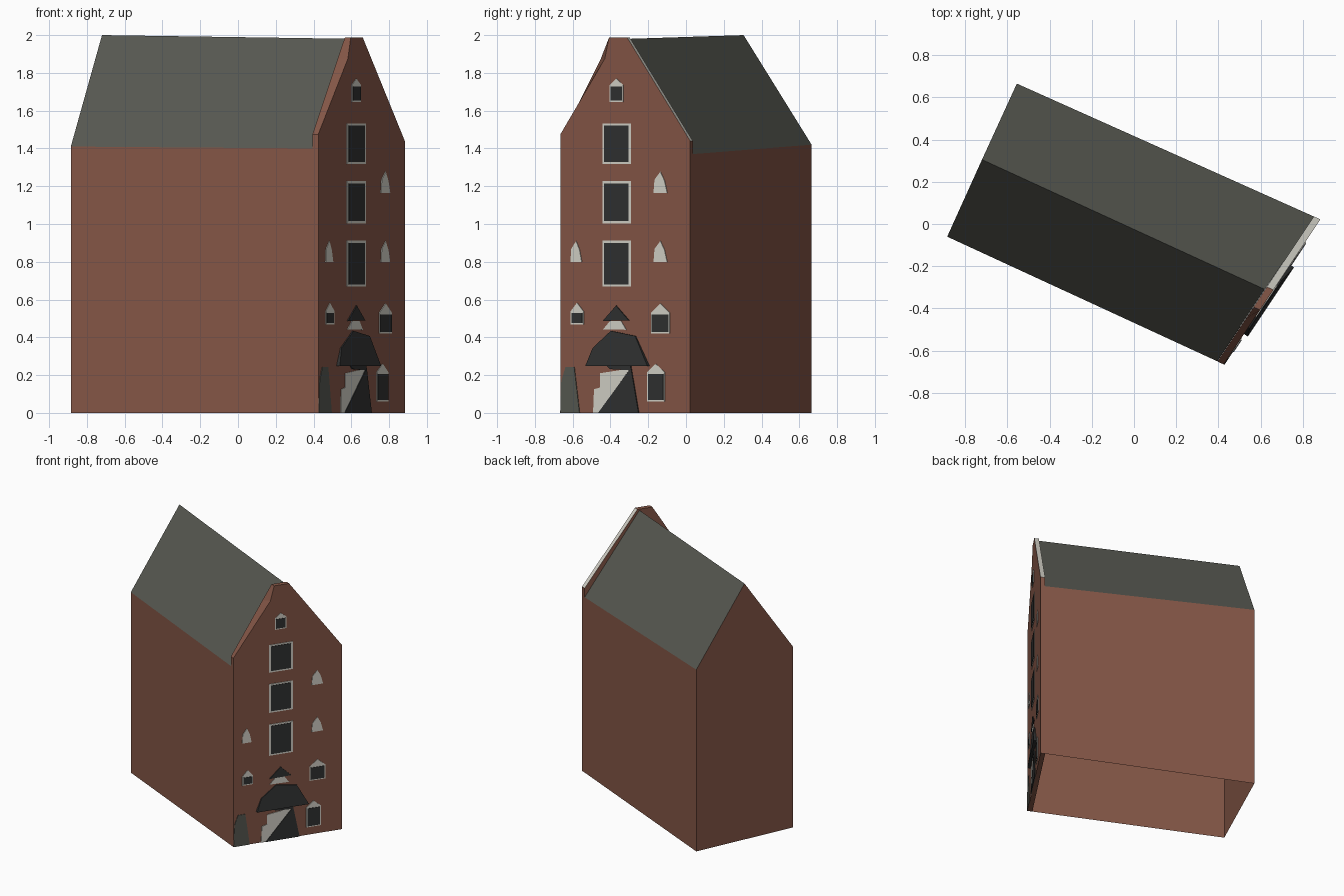
import bpy, bmesh
from mathutils import Vector

cube = bpy.data.objects.get("Cube")
if cube:
    bpy.data.objects.remove(cube, do_unlink=True)


def material(name, r, g, b):
    m = bpy.data.materials.new(name)
    m.use_nodes = True
    m.diffuse_color = (r, g, b, 1)
    m.node_tree.nodes["Principled BSDF"].inputs["Base Color"].default_value = (r, g, b, 1)
    return m


brick = material("brick", .235, .095, .063)
slate = material("slate", .095, .098, .082)
dark = material("dark glass", .03, .031, .031)
stone = material("pale stone", .66, .645, .58)


def mesh_object(name, verts, faces, mats, recalc=True):
    bm = bmesh.new()
    vs = [bm.verts.new(v) for v in verts]
    for f in faces:
        bm.faces.new([vs[i] for i in f])
    if recalc:
        bmesh.ops.recalc_face_normals(bm, faces=bm.faces)
    me = bpy.data.meshes.new(name)
    bm.to_mesh(me)
    bm.free()
    for m in mats:
        me.materials.append(m)
    ob = bpy.data.objects.new(name, me)
    bpy.context.scene.collection.objects.link(ob)
    return ob


# The slanted facade plane, addressed by y, height and distance outwards
left_foot, right_foot = Vector((.425, -.665, 0)), Vector((.883, .022, 0))
along = right_foot - left_foot
normal = Vector((along.y, -along.x, 0)).normalized()


def on_facade(y, z, out=0):
    t = (y - left_foot.y) / along.y
    return left_foot + along * t + normal * out + Vector((0, 0, z))


def prism(name, front, back, mats):
    n = len(front)
    faces = [list(range(n)), list(range(n, 2 * n))]
    faces += [[i, (i + 1) % n, n + (i + 1) % n, n + i] for i in range(n)]
    return mesh_object(name, list(front) + list(back), faces, mats)


def plate(name, points, mat, out=.004):
    return prism(name, [on_facade(y, z, out) for y, z in points],
                 [on_facade(y, z) for y, z in points], [mat])


def rect(y, z, w, h):
    return [(y - w, z - h), (y + w, z - h), (y + w, z + h), (y - w, z + h)]


# Main body: four corners, two ridge ends, open underneath
feet = [Vector(p) for p in ((-.885, -.06, 0), (-.555, .665, 0), (.853, .035, 0), (.394, -.65, 0))]
eaves = [p + Vector((0, 0, z)) for p, z in zip(feet, (1.41, 1.42, 1.37, 1.4))]
ridge = [Vector((-.72, .305, 2)), Vector((.62, -.31, 1.98))]
mesh_object("walls", feet + eaves + ridge[:1],
            [(0, 4, 8, 5, 1), (1, 5, 6, 2), (3, 7, 4, 0)], [brick], False)
mesh_object("roof", eaves + ridge, [(0, 3, 5, 4), (2, 1, 4, 5)], [slate], False)

# Facade slab with a stone coping on its right slope
outline = [(-.665, 0), (.022, 0), (.022, 1.44), (-.312, 1.988),
           (-.407, 1.988), (-.43, 1.875), (-.665, 1.475)]
depth = Vector((-.031, .014, 0))
back_line = [(y - .035 if z == 1.875 else y, z) for y, z in outline]
facade = prism("facade", [on_facade(*p) for p in outline],
               [on_facade(*p) + depth for p in back_line], [brick, stone])
for f in facade.data.polygons:
    if f.normal.z > .3 and f.normal.y > .2:
        f.material_index = 1

# Tall central windows
for i, (z, h) in enumerate(((1.425, .108), (1.115, .112), (.79, .122))):
    plate(f"main_window_frame_{i}", rect(-.365, z, .075, h), stone)
    plate(f"main_window_glass_{i}", rect(-.365, z, .064, h - .012), dark, .007)

# Small windows with pointed stone heads
gabled = (("attic", -.366, 1.645, .036, .09, .035), ("upper_left", -.575, .468, .034, .07, .045),
          ("upper_right", -.134, .42, .05, .11, .05), ("ground_right", -.158, .06, .046, .155, .045))
for name, y, z, w, h, rise in gabled:
    plate(name + "_frame", rect(y, z + h / 2, w, h / 2) [:3] +
          [(y, z + h + rise), (y - w, z + h)], stone)
    plate(name + "_glass", rect(y, z + h / 2, w - .006, h / 2 - .008), dark, .007)

# Pointed stone niches
for i, (y, z, w) in enumerate(((-.134, 1.165, .036), (-.134, .798, .036), (-.58, .798, .03))):
    plate(f"niche_{i}", [(y - w, z), (y + w, z), (y + w * .6, z + .065),
                         (y, z + .112), (y - w * .85, z + .07)], stone)

# Small hood over the entrance
plate("hood_base", [(-.437, .442), (-.315, .44), (-.342, .487), (-.4, .487)], stone)
plate("hood_roof", [(-.437, .487), (-.3, .49), (-.367, .568)], dark, .007)

# Entrance canopy, bulging outwards towards its lower edge
canopy = [(-.521, .249), (-.193, .249), (-.265, .407), (-.394, .434), (-.49, .344)]
prism("canopy", [on_facade(y, z, .022 if z < .3 else .008) for y, z in canopy],
      [on_facade(y, z) for y, z in canopy], [dark])

# Doorway with its pale surround and dark leaf
plate("door_surround", [(-.49, 0), (-.462, 0), (-.293, .235), (-.453, .21),
                        (-.453, .135), (-.485, .125)], stone)
plate("door_leaf", [(-.462, 0), (-.248, 0), (-.288, .238)], dark, .007)
plate("door_lintel", [(-.415, .249), (-.29, .249), (-.288, .225), (-.4, .232)], dark, .007)

# Slate panel at the left corner
plate("corner_panel", [(-.664, 0), (-.562, 0), (-.59, .243), (-.636, .243), (-.658, .17)], slate)
